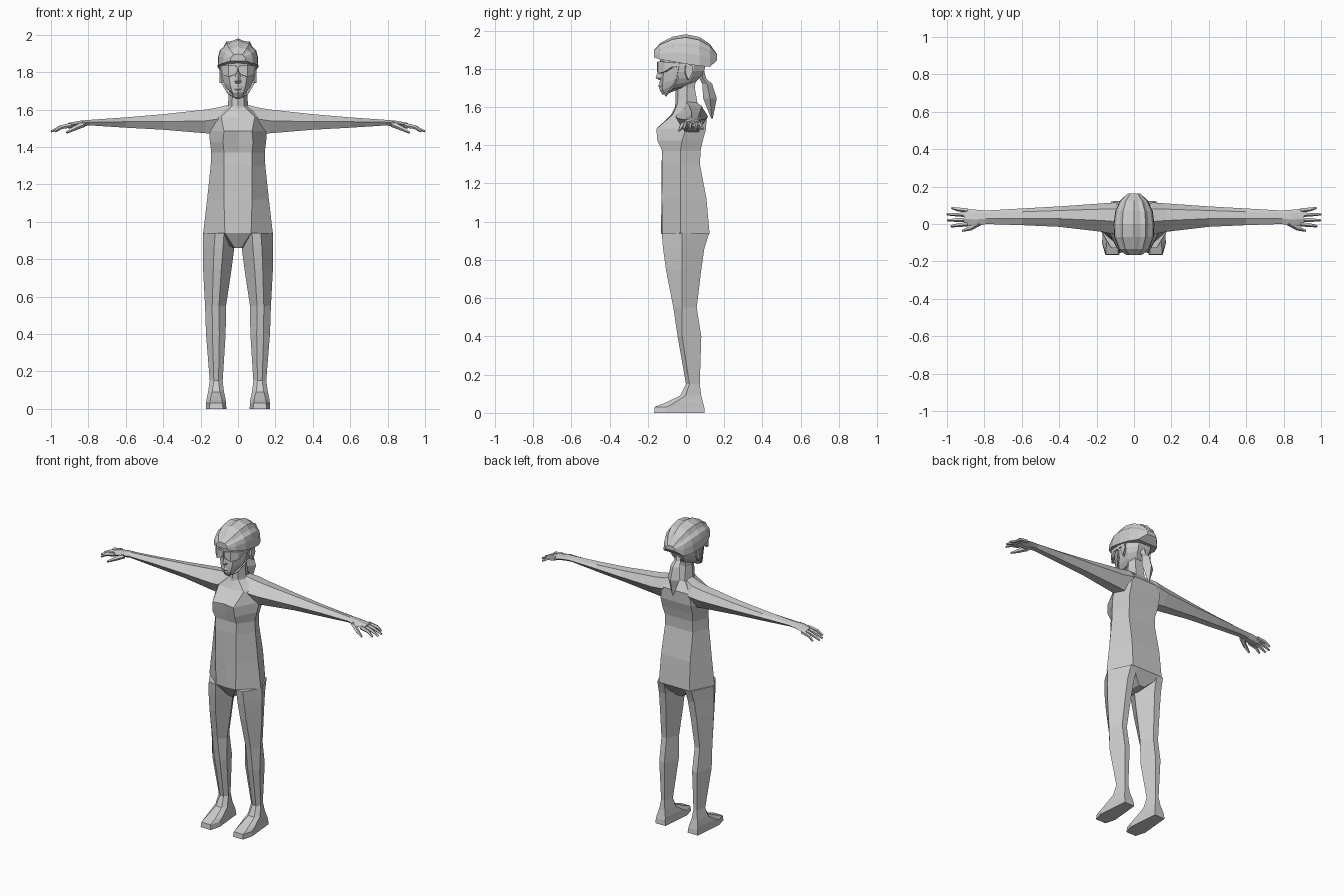
import bpy, bmesh, math
from mathutils import Vector


def loft(name, rings, mirror=False):
    """Skin a list of equal-length closed rings and cap both ends."""
    bm = bmesh.new()
    loops = [[bm.verts.new(p) for p in r] for r in rings]
    n = len(rings[0])
    for a, b in zip(loops, loops[1:]):
        for i in range(n):
            j = (i + 1) % n
            bm.faces.new((a[i], a[j], b[j], b[i]))
    bm.faces.new(loops[0])
    bm.faces.new(loops[-1])
    bmesh.ops.recalc_face_normals(bm, faces=bm.faces)
    me = bpy.data.meshes.new(name)
    bm.to_mesh(me)
    bm.free()
    ob = bpy.data.objects.new(name, me)
    bpy.context.collection.objects.link(ob)
    if mirror:
        m = ob.modifiers.new("Mirror", 'MIRROR')
        m.use_mirror_merge = False
    return ob


def sym(half):
    """Close a half ring (front centre ... back centre) across x = 0."""
    return half + [(-x, y, z) for x, y, z in half[-2:0:-1]]


def tube(name, path, radii, sides=5, flat=1.0):
    """Tapered mirrored tube along a path."""
    pts = [Vector(p) for p in path]
    rings = []
    for i, p in enumerate(pts):
        d = (pts[min(i + 1, len(pts) - 1)] - pts[max(i - 1, 0)]).normalized()
        u = d.cross(Vector((0, 0, 1))).normalized()
        v = u.cross(d)
        ang = [2 * math.pi * k / sides for k in range(sides)]
        rings.append([p + radii[i] * (u * math.cos(a) + v * math.sin(a) * flat) for a in ang])
    return loft(name, rings, True)


# Torso: z, half width, front centre y, front y, front x, side y, back x, back y
torso = [
    (1.615, .060, -.050, -.045, .035, .010, .040, .065),
    (1.56, .150, -.078, -.070, .090, .030, .100, .108),
    (1.485, .155, -.140, -.155, .075, .000, .110, .105),
    (1.425, .150, -.122, -.150, .080, -.020, .110, .088),
    (1.37, .143, -.122, -.124, .075, -.030, .100, .076),
    (1.30, .146, -.128, -.126, .075, -.030, .100, .073),
    (1.12, .165, -.129, -.127, .075, -.030, .105, .107),
    (.94, .186, -.130, -.125, .070, -.030, .110, .123),
    (.86, .030, -.080, -.075, .018, -.010, .020, .070)]
loft("torso", [sym([(0, c, z), (xf, f, z), (w, s, z), (xb, b, z), (0, b, z)])
               for z, w, c, f, xf, s, xb, b in torso])

# Legs and feet: z, inner x, outer x, front y, back y, corner inset
leg = [
    (.94, .010, .187, -.127, .121, .065),
    (.86, .020, .188, -.120, .096, .060),
    (.75, .034, .187, -.105, .080, .055),
    (.55, .064, .176, -.066, .056, .038),
    (.40, .066, .171, -.044, .080, .034),
    (.15, .082, .151, .000, .072, .022),
    (.09, .075, .160, -.030, .080, .022),
    (.05, .066, .168, -.115, .090, .020),
    (.032, .064, .170, -.163, .095, .020),
    (.0, .062, .171, -.167, .098, .018)]


def leg_ring(z, xi, xo, f, b, c):
    m = -.02 if z > .2 else f * .75 + b * .25
    return [(xi, m, z), (xi + c, f, z), (xo - c, f, z), (xo, m, z), (xo - c, b, z), (xi + c, b, z)]


loft("leg", [leg_ring(*r) for r in leg], True)

# Arms and palms: x, top z, edge z, bottom z, front y, back y
arm = [
    (.045, 1.628, 1.56, 1.48, -.050, .085),
    (.10, 1.612, 1.55, 1.465, -.055, .115),
    (.17, 1.600, 1.54, 1.473, -.042, .110),
    (.40, 1.575, 1.535, 1.492, -.015, .094),
    (.60, 1.558, 1.535, 1.503, -.006, .083),
    (.79, 1.545, 1.532, 1.515, .000, .072),
    (.84, 1.541, 1.528, 1.510, -.010, .076),
    (.91, 1.528, 1.515, 1.498, -.010, .082)]
loft("arm", [[(x, f, e), (x, f * .6 + b * .4, t), (x, f * .2 + b * .8, t - .006), (x, b, e),
              (x, f * .3 + b * .7, u), (x, f * .75 + b * .25, u)] for x, t, e, u, f, b in arm], True)

# Fingers and thumb
for i, (y0, y1, x1) in enumerate([(.000, -.012, .978), (.024, .020, .998),
                                  (.050, .052, 1.0), (.073, .086, .975)]):
    tube(f"finger_{i + 1}", [(.89, y0, 1.516), (.945, (y0 + y1) / 2, 1.506), (x1, y1, 1.483)],
         [.013, .011, .006])
tube("thumb", [(.825, .008, 1.522), (.875, -.022, 1.50), (.918, -.036, 1.476)], [.016, .013, .006])

# Neck: z, half width, front y, back y
loft("neck", [sym([(0, f, z), (w * .6, f + .012, z), (w, .005, z), (w * .6, b, z), (0, b, z)])
              for z, w, f, b in [(1.55, .080, -.060, .090), (1.62, .054, -.056, .060),
                                 (1.70, .048, -.053, .046), (1.78, .050, -.050, .055)]])

# Head: front z, back z, half width, front half width, front y, back y
head = [
    (1.665, 1.725, .042, .022, -.124, .045),
    (1.690, 1.745, .064, .030, -.138, .065),
    (1.725, 1.765, .078, .040, -.138, .082),
    (1.775, 1.790, .088, .048, -.134, .095),
    (1.820, 1.830, .091, .052, -.136, .106),
    (1.890, 1.890, .088, .052, -.138, .108)]
loft("head", [sym([(0, f, a), (xf, f + .016, a), (w, f * .5 + b * .5 - .03, a * .5 + c * .5),
                   (w * .95, f * .25 + b * .75, a * .25 + c * .75), (w * .5, b, c), (0, b, c)])
              for a, c, w, xf, f, b in head])

# Nose and lips
loft("nose", [sym([(0, f, z), (w, -.132, z), (0, -.12, z)])
              for z, w, f in [(1.740, .012, -.139), (1.752, .018, -.159), (1.805, .008, -.141)]])
loft("lips", [sym([(0, f, z), (w, -.130, z), (0, -.12, z)])
              for z, w, f in [(1.698, .012, -.138), (1.710, .024, -.146), (1.722, .012, -.139)]])

# Ears
loft("ear", [[(x, y - d, 1.78), (x, y - d * .8, 1.78 + h), (x, y + d, 1.78 + h),
              (x, y + d * 1.2, 1.785), (x, y, 1.78 - h)]
             for x, y, d, h in [(.078, .005, .014, .035), (.100, .014, .018, .040)]], True)

# Wraparound glasses: outer x, outer y, bottom z, top z
loft("glasses", [[(x, y, lo), (x, y, hi), (x * .93, y + .012, hi), (x * .93, y + .012, lo)]
                 for x, y, lo, hi in [(.004, -.151, 1.805, 1.828), (.014, -.152, 1.788, 1.834),
                                      (.050, -.147, 1.775, 1.838), (.083, -.112, 1.785, 1.836),
                                      (.092, -.075, 1.810, 1.832), (.097, .012, 1.812, 1.826)]], True)

# Helmet: ribbed cross-sections from front to back (y, half width, top z, rim z)
helmet = [
    (-.167, .040, 1.898, 1.860),
    (-.135, .080, 1.935, 1.848),
    (-.070, .106, 1.968, 1.838),
    (.000, .109, 1.980, 1.825),
    (.070, .100, 1.966, 1.815),
    (.125, .074, 1.930, 1.810),
    (.163, .034, 1.875, 1.845)]


def helmet_ring(y, w, top, rim):
    ring = []
    for k in range(13):
        a = math.radians(-90 + 15 * k)
        g = .93 if k in (3, 5, 7, 9) else 1.0
        s, c = math.sin(a), max(math.cos(a), 0)
        ring.append((w * g * math.copysign(abs(s) ** .8, s), y, rim + (top - rim) * g * c ** .75))
    return ring


loft("helmet", [helmet_ring(*r) for r in helmet])

# Chin straps
tube("chin_strap", [(.092, -.03, 1.84), (.084, -.045, 1.74), (.050, -.085, 1.685), (.002, -.105, 1.660)],
     [.006] * 4, 4)

# Ponytail: z, half width, front y, back y
loft("ponytail", [sym([(0, f, z), (w, (f + b) / 2, z), (0, b, z)])
                  for z, w, f, b in [(1.79, .020, .060, .095), (1.75, .022, .070, .105),
                                     (1.72, .032, .085, .137), (1.645, .042, .090, .161),
                                     (1.54, .004, .132, .140)]])
